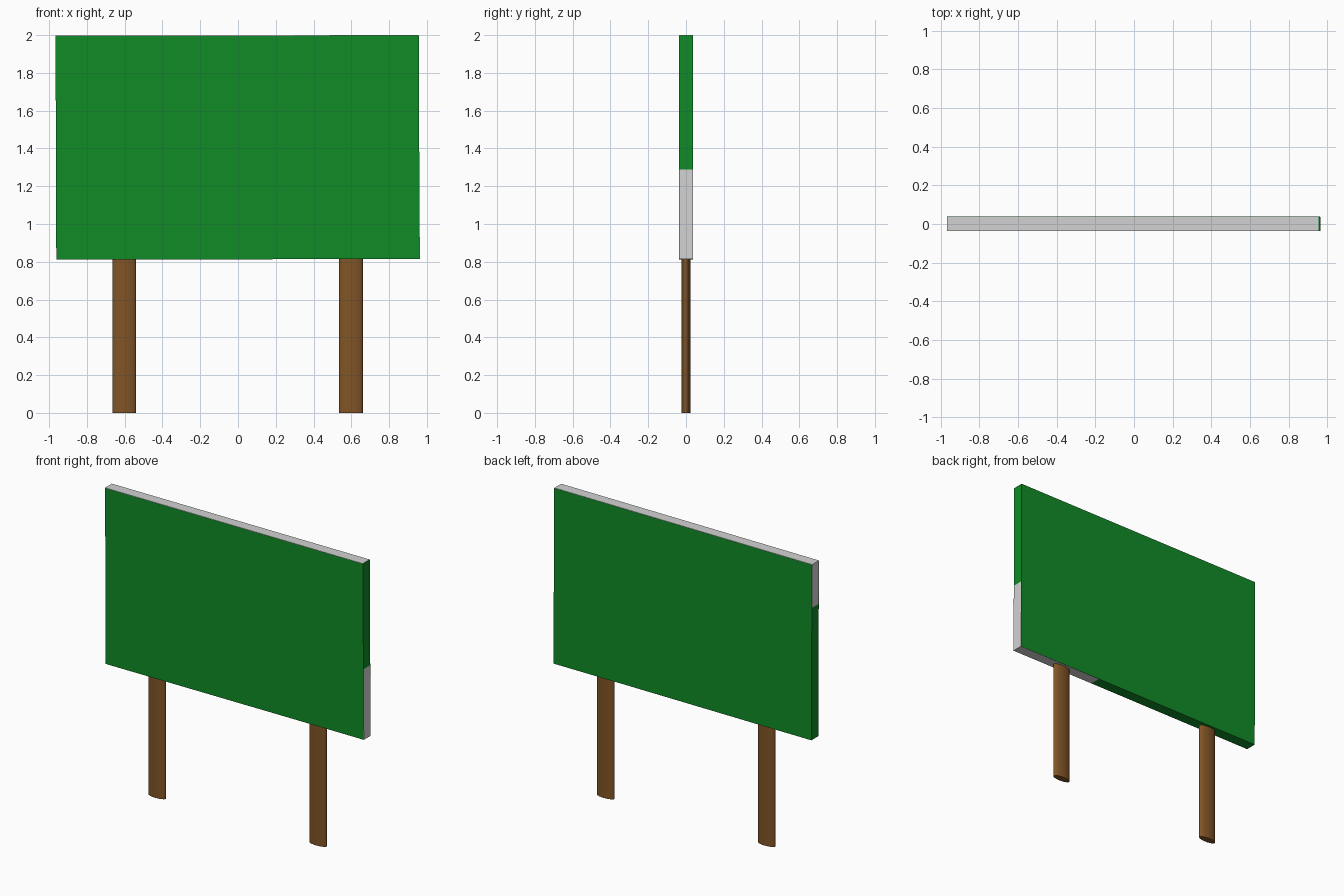
import bpy, bmesh, math

if "Cube" in bpy.data.objects:
    bpy.data.objects.remove(bpy.data.objects["Cube"])


def material(name, rgb):
    m = bpy.data.materials.new(name)
    m.diffuse_color = (*rgb, 1.0)
    m.use_nodes = True
    m.node_tree.nodes["Principled BSDF"].inputs["Base Color"].default_value = m.diffuse_color
    return m


GREEN = material("sign green", (0.005, 0.26, 0.02))
GREY = material("edge grey", (0.65, 0.65, 0.65))
BROWN = material("post brown", (0.22, 0.09, 0.02))


def add_object(name, bm, mat):
    bmesh.ops.recalc_face_normals(bm, faces=bm.faces)
    mesh = bpy.data.meshes.new(name)
    bm.to_mesh(mesh)
    bm.free()
    mesh.materials.append(mat)
    ob = bpy.data.objects.new(name, mesh)
    bpy.context.collection.objects.link(ob)
    return ob


def slab(name, outline, y0, y1, mat):
    """Extrude an x/z outline between two depths."""
    bm = bmesh.new()
    face = bm.faces.new([bm.verts.new((x, y0, z)) for x, z in outline])
    out = bmesh.ops.extrude_face_region(bm, geom=[face])
    for v in out["geom"]:
        if isinstance(v, bmesh.types.BMVert):
            v.co.y = y1
    return add_object(name, bm, mat)


# Green sign panel, very slightly out of square
slab("sign_panel",
     [(-0.962, 0.811), (0.961, 0.815), (0.958, 1.998), (-0.966, 1.994)],
     -0.036, 0.038, GREEN)

# Grey core, tilted a little more, so it shows along the top and at some edges
slab("sign_core",
     [(-0.959, 0.814), (0.963, 0.8135), (0.955, 2.0), (-0.967, 1.997)],
     -0.0352, 0.0372, GREY)

# Two oval posts, reaching up into the panel
for name, x in (("left_post", -0.602), ("right_post", 0.598)):
    bm = bmesh.new()
    bmesh.ops.create_cone(bm, cap_ends=True, segments=32,
                          radius1=1, radius2=1, depth=1)
    bmesh.ops.scale(bm, vec=(0.063, 0.023, 1.0), verts=bm.verts)
    bmesh.ops.translate(bm, vec=(x, 0, 0.5), verts=bm.verts)
    post = add_object(name, bm, BROWN)
    bpy.ops.object.select_all(action='DESELECT')
    post.select_set(True)
    bpy.context.view_layer.objects.active = post
    bpy.ops.object.shade_smooth_by_angle(angle=math.radians(40))
